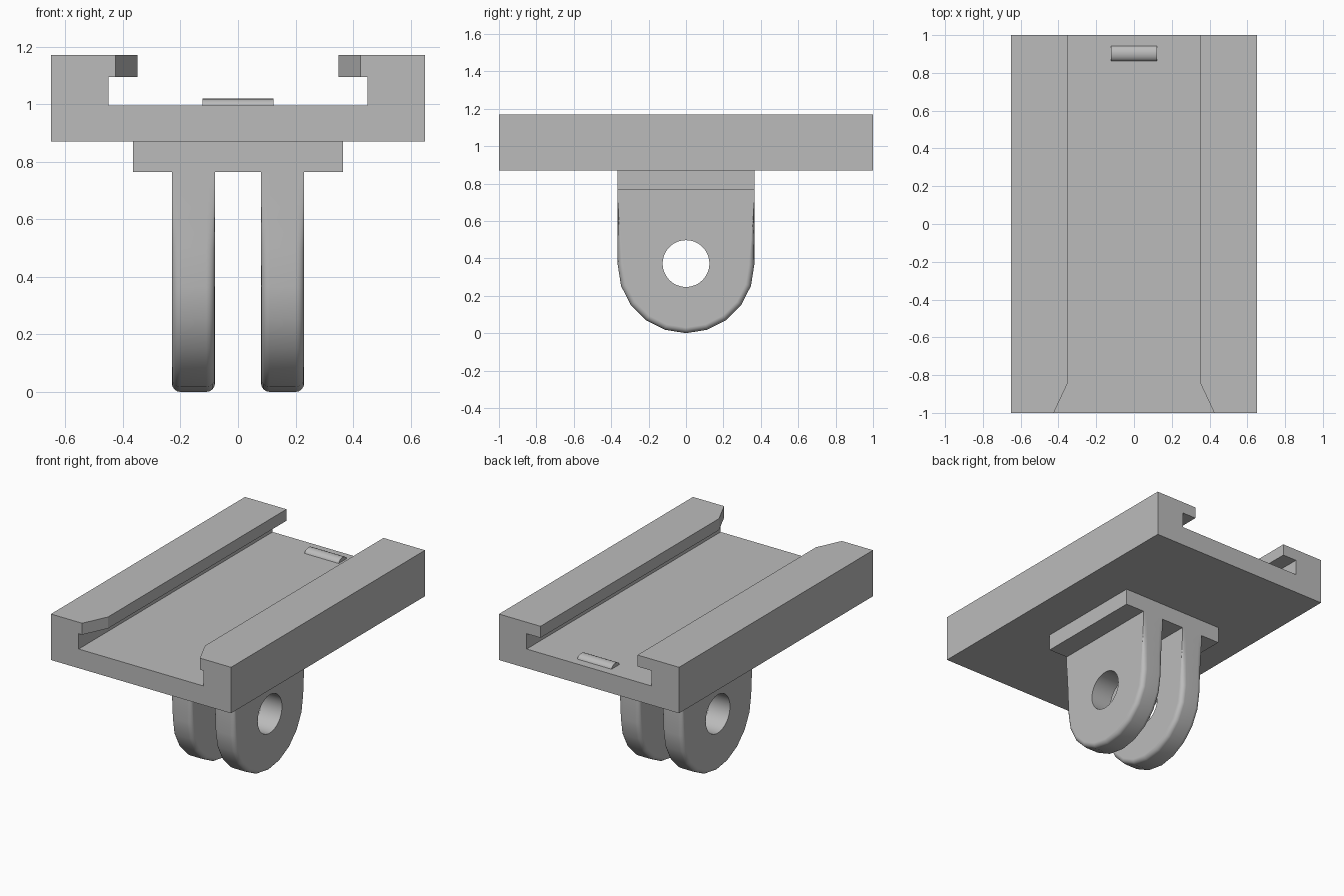
import bpy, bmesh
from math import sin, cos, pi, radians

cube = bpy.data.objects.get("Cube")
if cube:
    bpy.data.objects.remove(cube)

grey = bpy.data.materials.new("plain grey")
grey.use_nodes = True
colour = (0.5, 0.5, 0.5, 1)
grey.diffuse_color = colour
grey.node_tree.nodes["Principled BSDF"].inputs["Base Color"].default_value = colour


def loft(name, loops):
    """Join matching closed loops into a capped solid."""
    bm = bmesh.new()
    rings = [[bm.verts.new(p) for p in loop] for loop in loops]
    n = len(rings[0])
    for a, b in zip(rings, rings[1:]):
        for i in range(n):
            j = (i + 1) % n
            bm.faces.new((a[i], a[j], b[j], b[i]))
    bm.faces.new(rings[0])
    bm.faces.new(rings[-1])
    bmesh.ops.recalc_face_normals(bm, faces=bm.faces)
    mesh = bpy.data.meshes.new(name)
    bm.to_mesh(mesh)
    bm.free()
    obj = bpy.data.objects.new(name, mesh)
    bpy.context.collection.objects.link(obj)
    mesh.materials.append(grey)
    return obj


def smooth(obj):
    bpy.ops.object.select_all(action='DESELECT')
    obj.select_set(True)
    bpy.context.view_layer.objects.active = obj
    bpy.ops.object.shade_smooth_by_angle(angle=radians(32))


# Channel plate with overhanging lips that flare open at the front
BOTTOM, FLOOR, LIP, TOP = 0.87, 0.995, 1.095, 1.17
OUTER, WALL = 0.65, 0.45


def channel(y, lip_x):
    half = [(OUTER, BOTTOM), (OUTER, TOP), (lip_x, TOP),
            (lip_x, LIP), (WALL, LIP), (WALL, FLOOR)]
    outline = half + [(-x, z) for x, z in reversed(half)]
    return [(x, y, z) for x, z in outline]


loft("channel_plate", [channel(-1, 0.425), channel(-0.84, 0.35), channel(1, 0.35)])

# Low rounded stop bump near the back of the channel floor
bump_arc = [(0.903 + 0.042 * cos(pi * i / 8), FLOOR - 0.005 + 0.03 * sin(pi * i / 8))
            for i in range(9)]
smooth(loft("stop_bump", [[(x, y, z) for y, z in bump_arc] for x in (-0.123, 0.123)]))

# Square base pad under the plate
R, PAD = 0.365, 0.765
loft("base_pad", [[(-R, -R, z), (R, -R, z), (R, R, z), (-R, R, z)]
                  for z in (PAD, BOTTOM)])

# Mounting prongs: rounded tabs whose edge rounding fades out towards the pad
ROUND, STEPS = 0.03, 4


def tab_outline(x, inset):
    def fade(z):
        return min(1, max(0, (0.7 - z) / 0.35)) * inset
    side = [(R - fade(z), z) for z in (PAD, 0.7, 0.6, 0.5)]
    arc = [((R - inset) * cos(pi * i / 10), R - (R - inset) * sin(pi * i / 10))
           for i in range(11)]
    pts = side + arc + [(-y, z) for y, z in reversed(side)]
    return [(x, y, z) for y, z in pts]


def prong(name, x0, x1):
    corner = [(ROUND * (1 - sin(a)), ROUND * (1 - cos(a)))
              for a in (pi / 2 * i / STEPS for i in range(STEPS + 1))]
    near = [tab_outline(x0 + dx, inset) for inset, dx in reversed(corner)]
    near.sort(key=lambda loop: loop[0][0])
    far = [tab_outline(x1 - dx, inset) for inset, dx in corner]
    far.sort(key=lambda loop: loop[0][0])
    return loft(name, near + far)


hole = loft("bolt_hole_cutter",
            [[(x, 0.125 * cos(pi * i / 24), 0.372 + 0.125 * sin(pi * i / 24))
              for i in range(48)] for x in (-0.5, 0.5)])

for name, x0, x1 in (("right_prong", -0.23, -0.08), ("left_prong", 0.08, 0.23)):
    tab = prong(name, x0, x1)
    cut = tab.modifiers.new("bolt_hole", 'BOOLEAN')
    cut.object = hole
    cut.operation = 'DIFFERENCE'
    cut.solver = 'EXACT'
    bpy.context.view_layer.objects.active = tab
    bpy.ops.object.modifier_apply(modifier=cut.name)
    smooth(tab)
    normals = tab.modifiers.new("flat_sides", 'WEIGHTED_NORMAL')
    normals.keep_sharp = True

bpy.data.objects.remove(hole)
